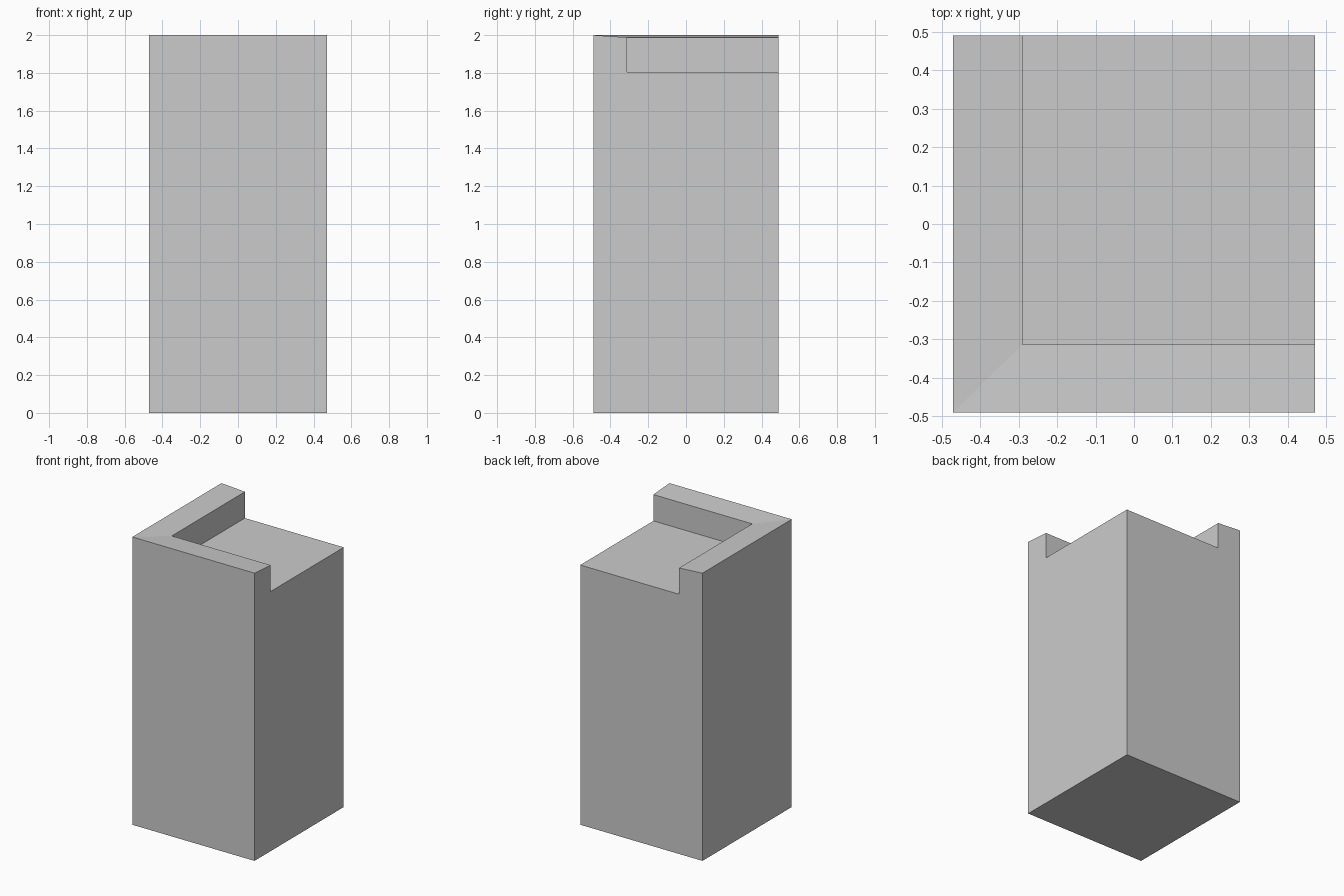
import bpy, bmesh

cube = bpy.data.objects.get("Cube")
if cube:
    bpy.data.objects.remove(cube, do_unlink=True)

HX, HY = 0.47, 0.49        # half width and depth
IX, IY = -0.29, -0.313     # inner edges of the parapet
TOP, RIM, DECK = 2.0, 1.988, 1.805

# Plain grey material
grey = bpy.data.materials.new("plain_grey")
grey.use_nodes = True
colour = (0.6, 0.6, 0.6, 1)
grey.diffuse_color = colour
grey.node_tree.nodes["Principled BSDF"].inputs["Base Color"].default_value = colour

bm = bmesh.new()


def row(points, z):
    return [bm.verts.new((x, y, z)) for x, y in points]


def strip(lower, upper):
    for i in range(len(lower) - 1):
        bm.faces.new((lower[i], lower[i + 1], upper[i + 1], upper[i]))


# Corner rows run from the back, round the front corner, to the open side
outer = [(-HX, HY), (-HX, -HY), (HX, -HY)]
inner = [(IX, HY), (IX, IY), (HX, IY)]
base = row(outer + [(HX, HY)], 0)
crest = row(outer, TOP)
rim = row(inner, RIM)
deck = row(inner + [(HX, HY)], DECK)

strip(base[:3], crest)     # outer walls
strip(crest, rim)          # sloped, mitred coping
strip(rim, deck[:3])       # inner parapet walls
bm.faces.new(deck)         # sunken roof deck
bm.faces.new(base)         # underside

# Stepped open sides: back and +x
for end, side in ((0, 0), (2, 2)):
    bm.faces.new((base[side], base[3], deck[3], deck[end], rim[end], crest[end]))

bmesh.ops.recalc_face_normals(bm, faces=bm.faces)
mesh = bpy.data.meshes.new("tower_block")
bm.to_mesh(mesh)
bm.free()
mesh.materials.append(grey)
block = bpy.data.objects.new("tower_block", mesh)
bpy.context.collection.objects.link(block)
